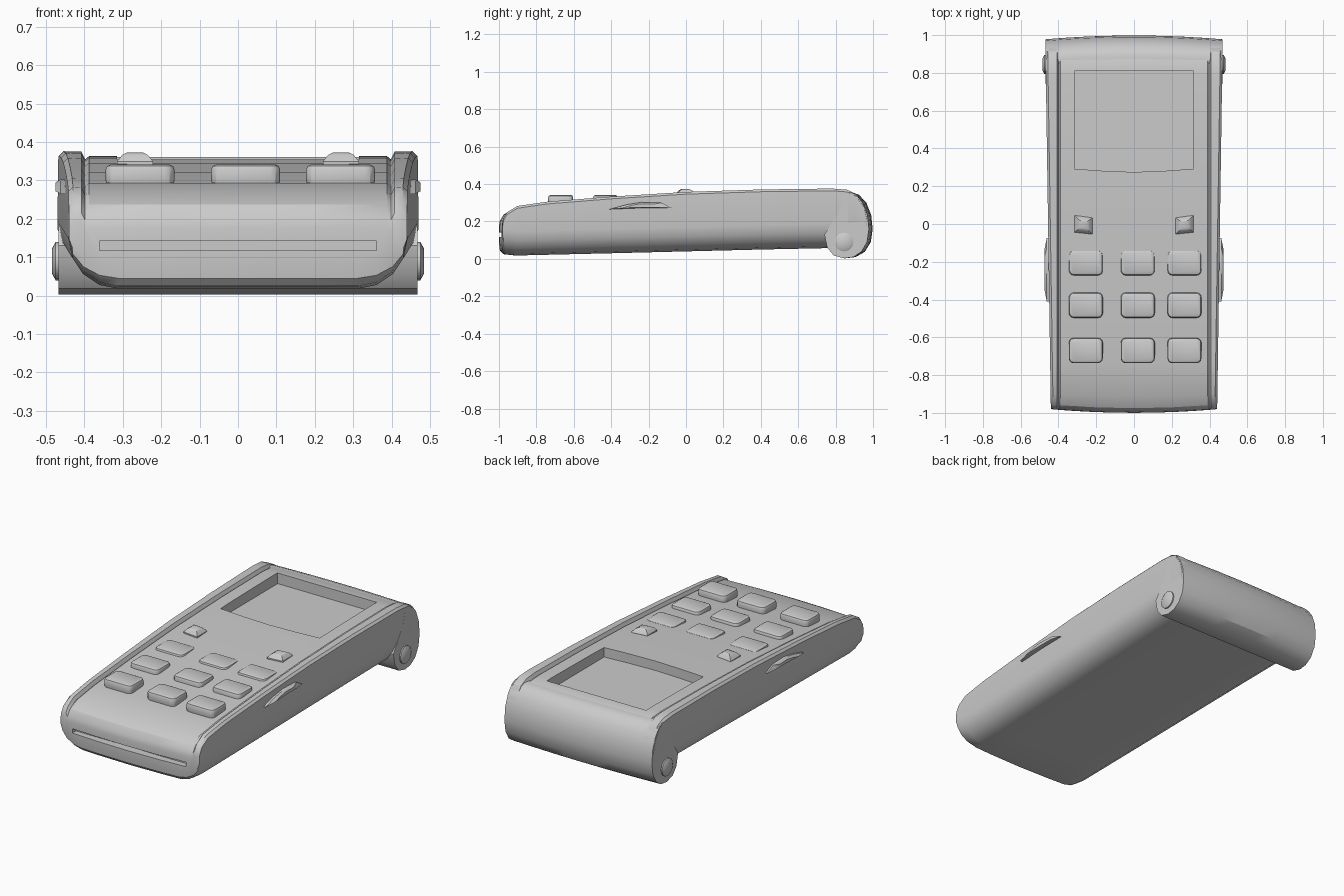
import bpy, bmesh
from math import sin, cos, pi

if "Cube" in bpy.data.objects:
    bpy.data.objects.remove(bpy.data.objects["Cube"])


def finish(name, bm, smooth=True):
    bmesh.ops.recalc_face_normals(bm, faces=bm.faces)
    me = bpy.data.meshes.new(name)
    bm.to_mesh(me)
    bm.free()
    ob = bpy.data.objects.new(name, me)
    bpy.context.collection.objects.link(ob)
    if smooth:
        shade(ob)
    return ob


def activate(ob):
    bpy.ops.object.select_all(action='DESELECT')
    ob.select_set(True)
    bpy.context.view_layer.objects.active = ob


def shade(ob):
    activate(ob)
    bpy.ops.object.shade_smooth_by_angle(angle=0.5)


def loft(rings):
    """Skin closed rings of equal length; ends are left open."""
    bm = bmesh.new()
    vs = [[bm.verts.new(p) for p in r] for r in rings]
    n = len(rings[0])
    for a, b in zip(vs, vs[1:]):
        for i in range(n):
            j = (i + 1) % n
            bm.faces.new((a[i], a[j], b[j], b[i]))
    return bm, vs


def prism(name, rings, smooth=True):
    bm, vs = loft(rings)
    bm.faces.new(vs[0])
    bm.faces.new(vs[-1])
    return finish(name, bm, smooth)


def bulge(x, y, w):
    """Bow the front and back ends outward at the middle."""
    k = min(1, max(0, (abs(y) - 0.8) / 0.15))
    return y + (0.02 if y > 0 else -0.02) * k * (1 - (x / w) ** 2)


def section(y, t, b):
    """Cross-section: sunk panel, seam groove, raised rail, round lower corner."""
    w = 0.44 + 0.03 * (y + 1) / 2
    p = t - 0.013
    rx, rz = 0.13, min(0.13, 0.6 * (t - b))
    half = [(0, p), (0.2, p), (0.388, p), (0.398, p - 0.008), (0.408, t - 0.001),
            (w - 0.012, t), (w, t - 0.012)]
    for i in range(5):
        a = i * pi / 8
        half.append((w - rx + rx * cos(a), b + rz - rz * sin(a)))
    half += [(0.2, b), (0, b)]
    ring = half + [(-x, z) for x, z in reversed(half[1:-1])]
    return [(x, bulge(x, y, w), z) for x, z in ring], len(half) - 1


# Main housing, lofted along its length
stations = [(-.98, .19, .085), (-.975, .217, .045), (-.955, .25, .025), (-.9, .283, .018),
            (-.74, .306, .022), (-.4, .333, .03), (0, .358, .04), (.4, .371, .05),
            (.78, .376, .058), (.86, .37, .06), (.91, .347, .07), (.95, .29, .09),
            (.968, .22, .1)]
bm, vs = loft([section(*s)[0] for s in stations])
m = section(*stations[0])[1]
n = 2 * m
for ring in (vs[0], vs[-1]):
    for i in range(m // 2):
        bm.faces.new([ring[k] for k in (i, i + 1, m - i - 1, m - i)])
        bm.faces.new([ring[-k % n] for k in (i, i + 1, m - i - 1, m - i)])
body = finish("housing", bm, False)

# Screen recess and card slot are cut from the housing
outline = [(-.315, .81), (.315, .81), (.315, .292), (.16, .281), (0, .275),
           (-.16, .281), (-.315, .292)]
cut_screen = prism("screen_cutter", [[(x, y, z) for x, y in outline] for z in (.3, .5)], False)
slot = [(-.36, .117), (.36, .117), (.36, .142), (-.36, .142)]
cut_slot = prism("slot_cutter", [[(x, y, z) for x, z in slot] for y in (-1.1, -.955)], False)
for cutter in (cut_screen, cut_slot):
    activate(body)
    mod = body.modifiers.new("cut", 'BOOLEAN')
    mod.operation = 'DIFFERENCE'
    mod.solver = 'EXACT'
    mod.object = cutter
    bpy.ops.object.modifier_apply(modifier=mod.name)
    bpy.data.objects.remove(cutter)
shade(body)

# Rear paper cover, hanging below the housing
cover = [(.74, .13), (.83, .27), (.85, .355), (.88, .355), (.91, .343), (.945, .3), (.97, .235),
         (.978, .16), (.968, .09), (.938, .038), (.895, .01), (.845, .003), (.79, .018),
         (.755, .06)]
W = 0.468
prism("rear_cover", [[(W * i / 5, bulge(W * i / 5, y, W), z) for y, z in cover]
                     for i in range(-5, 6)])


# Hinge pins and side grips, one each side
def circle(x, r):
    return [(x, .845 + r * cos(a * pi / 8), .09 + r * sin(a * pi / 8)) for a in range(16)]


grip = [(-.41, .265), (-.32, .29), (-.24, .303), (-.13, .3), (-.075, .272), (-.24, .272)]
for side, s in (("left", -1), ("right", 1)):
    prism("hinge_pin_" + side, [circle(s * .44, .05), circle(s * .475, .05),
                                circle(s * .484, .033)])
    rings = []
    for x, k in ((.43, 1), (.462, 1), (.475, .6)):
        rings.append([(s * x, -.24 + (y + .24) * k, .282 + (z - .282) * k) for y, z in grip])
    prism("side_grip_" + side, rings)


# Number keys: rounded rectangles with softened tops
def rounded(cx, cy, hx, hy, r, z):
    pts = []
    for q, (sx, sy) in enumerate(((1, 1), (-1, 1), (-1, -1), (1, -1))):
        for i in range(4):
            a = (q + i / 3) * pi / 2
            pts.append((cx + sx * (hx - r) + r * cos(a), cy + sy * (hy - r) + r * sin(a), z))
    return pts


for row, y in enumerate((-.205, -.43, -.67)):
    for col, x in enumerate((-.255, .02, .267)):
        prism(f"key_{row}_{col}", [rounded(x, y, .09 - d, .067 - d, .026 - d, z)
              for z, d in ((.28, .004), (.302, .0), (.328, .0), (.337, .004), (.341, .012))])

# Two function buttons above the keypad, skewed and tapered
for side, s in (("left", -1), ("right", 1)):
    base = [(-.047, -.042), (.047, -.052), (.047, .035), (-.047, .048)]
    rings = []
    for z, k in ((.33, 1), (.349, 1), (.366, .72), (.373, .42)):
        rings.append([(s * (.268 - x * k), y * k - .002, z) for x, y in base])
    prism("function_button_" + side, rings)
